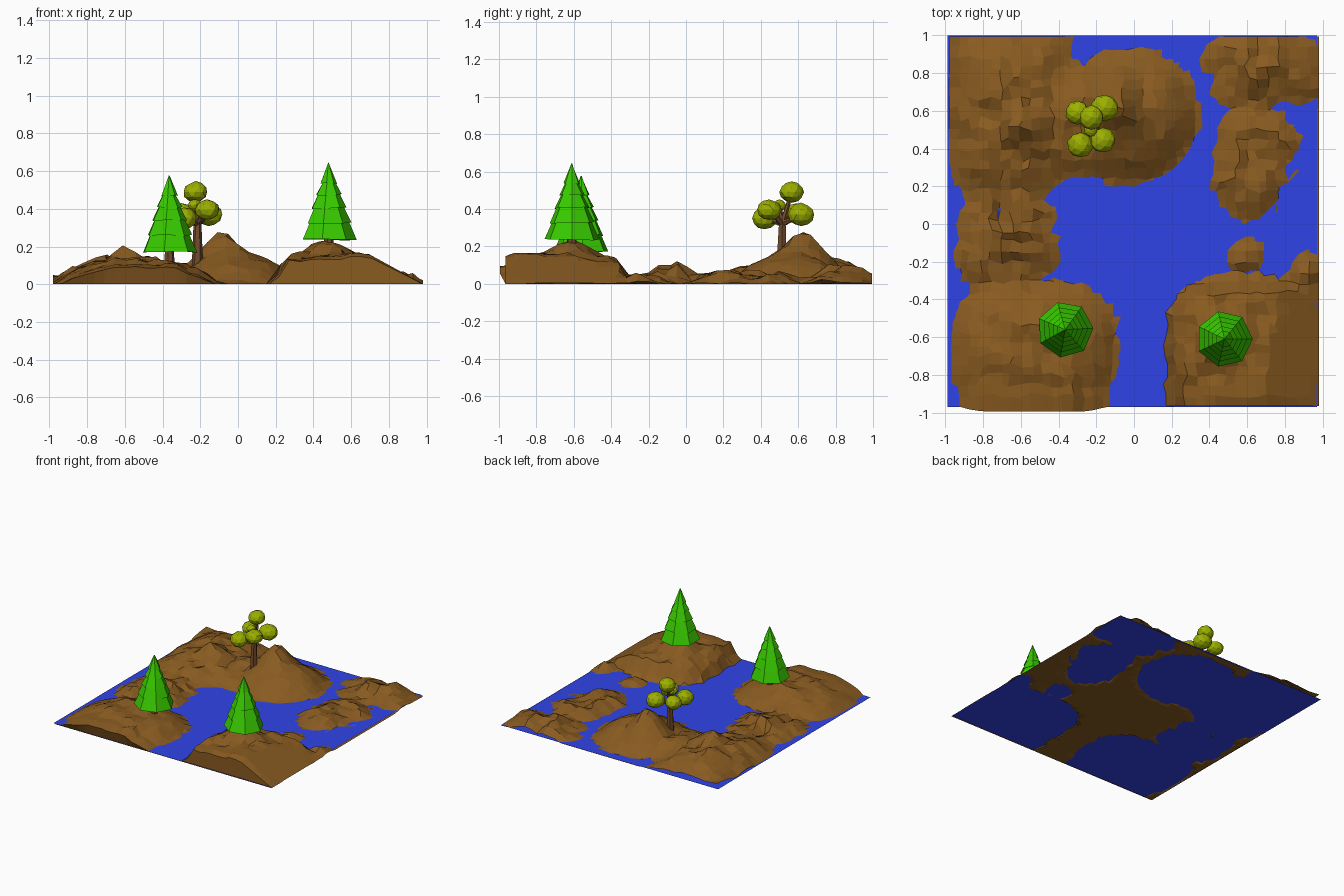
import bpy, bmesh, math, random
from mathutils import Vector, noise

if "Cube" in bpy.data.objects:
    bpy.data.objects.remove(bpy.data.objects["Cube"])

random.seed(4)


def material(name, rgb):
    m = bpy.data.materials.new(name)
    m.diffuse_color = (*rgb, 1)
    m.use_nodes = True
    m.node_tree.nodes["Principled BSDF"].inputs["Base Color"].default_value = m.diffuse_color
    return m


EARTH = material("brown earth", (0.25, 0.105, 0.015))
WATER = material("blue water", (0.03, 0.06, 0.85))
PINE = material("pine green", (0.04, 0.60, 0.0))
OLIVE = material("olive leaves", (0.33, 0.43, 0.0))
BARK = material("dark bark", (0.17, 0.07, 0.024))


def finish(bm, name, mat):
    me = bpy.data.meshes.new(name)
    bm.to_mesh(me)
    bm.free()
    me.materials.append(mat)
    ob = bpy.data.objects.new(name, me)
    bpy.context.collection.objects.link(ob)
    return ob


# Mounds: centre x, y, half sizes, height, edge steepness, squareness, ruggedness
MOUNDS = [
    (-0.53, -0.66, 0.44, 0.37, 0.135, 2.6, 2.8, 0.2),    # front left
    (0.585, -0.66, 0.41, 0.37, 0.155, 9.0, 3.2, 0.25),   # front right
    (0.47, -0.60, 0.24, 0.22, 0.215, 3.0, 2.0, 0.1),     # front right crown
    (-0.03, 0.57, 0.38, 0.36, 0.205, 1.4, 2.0, 0.15),    # back hill
    (-0.09, 0.63, 0.28, 0.27, 0.30, 1.1, 2.0, 0.1),      # back hill peak
    (-0.34, 0.56, 0.20, 0.31, 0.10, 2.0, 2.5, 0.25),     # saddle beside hill
    (-0.66, 0.60, 0.34, 0.50, 0.14, 1.8, 3.5, 0.35),     # back left land
    (-0.62, 0.55, 0.25, 0.25, 0.20, 1.3, 2.0, 0.3),      # back left crown
    (-0.67, -0.08, 0.28, 0.31, 0.10, 1.4, 2.2, 0.8),     # left neck
    (0.69, 0.83, 0.34, 0.21, 0.075, 1.6, 3.0, 0.7),      # back right corner
    (0.64, 0.34, 0.24, 0.33, 0.09, 1.3, 2.0, 0.7),       # right island
    (0.59, -0.17, 0.11, 0.09, 0.05, 1.5, 4, 0.2),        # small islet
    (0.91, -0.29, 0.09, 0.15, 0.04, 1.5, 2.2, 0.5),      # right shore
    (-0.89, 0.93, 0.60, 0.16, 0.05, 2.5, 4.0, 0.4),      # back left shore
]


def height(x, y):
    h = -1
    n = noise.noise(Vector((x * 7, y * 7, 1.3))) + 0.6 * noise.noise(Vector((x * 16, y * 16, 5.1)))
    for cx, cy, a, b, top, p, q, rough in MOUNDS:
        d = (abs((x - cx) / a) ** q + abs((y - cy) / b) ** q) ** (1 / q)
        h = max(h, top * (1 - d ** p) * (1 + rough * n) + 0.025 * rough * n)
    if y < -0.3:
        h = min(h, (0.98 - x) * 0.55 + 0.003, (x + 0.98) * 1.1 + 0.005)
        if x > 0.55:
            h = min(h, 0.205 - (x - 0.55) * 0.3)
    return max(0.0, h)


# Terrain: faceted height sheet; the front left edge overhangs the water
N = 36
bm = bmesh.new()
rows = []
for j in range(-1, N + 1):
    row = []
    for i in range(N + 1):
        x, y = -0.98 + 1.96 * i / N, -0.965 + 1.96 * max(j, 0) / N
        if 0 < i < N and 0 < j < N:
            x += random.uniform(-0.016, 0.016)
            y += random.uniform(-0.016, 0.016)
        # sample slightly inward at the front so the mounds end in a cliff
        z = height(x, y + (0.09 if j == 0 else 0.05 if j == 1 else 0))
        if j == -1:
            z = 0.0
        elif j == 0:
            y -= min(0.03, z * 0.5) if x < 0 else 0
            z *= 0.9
        row.append(bm.verts.new((x, y, z)))
    rows.append(row)
for a, b in zip(rows, rows[1:]):
    for i in range(N):
        bm.faces.new((a[i], a[i + 1], b[i + 1], b[i]))
bmesh.ops.remove_doubles(bm, verts=bm.verts, dist=0.0001)
finish(bm, "terrain", EARTH)

# Water sheet
bm = bmesh.new()
bm.faces.new([bm.verts.new(p) for p in
              ((-0.99, -0.97, 0.007), (0.97, -0.97, 0.007), (0.97, 1.0, 0.007), (-0.99, 1.0, 0.007))])
finish(bm, "water", WATER)


def lathe(name, profile, sides, loc, mat, turn=0.0, wobble=0.0):
    bm = bmesh.new()
    rings = []
    for r, z in profile:
        rings.append([bm.verts.new((loc[0] + r * math.cos(turn + math.tau * k / sides),
                                    loc[1] + r * math.sin(turn + math.tau * k / sides),
                                    loc[2] + z + random.uniform(-wobble, wobble)))
                      for k in range(sides)])
    for a, b in zip(rings, rings[1:]):
        for k in range(sides):
            m = (k + 1) % sides
            bm.faces.new((a[k], a[m], b[m], b[k]))
    bm.faces.new(rings[0][::-1])
    bm.faces.new(rings[-1])
    return finish(bm, name, mat)


# Pines: tiered seven-sided cones on short trunks
TIERS = [(0.00, 0.150), (0.09, 0.122), (0.17, 0.096), (0.24, 0.070), (0.30, 0.046)]
for tag, x, y, z, turn in (("left", -0.365, -0.56, 0.17, 0.05), ("right", 0.48, -0.61, 0.235, 0.0)):
    profile = [(0.03, 0.03)]
    for k, (tz, r) in enumerate(TIERS):
        profile.append((r, tz))
        if k + 1 < len(TIERS):
            nz, nr = TIERS[k + 1]
            profile.append((nr - 0.016, nz + 0.012))
    profile.append((0.002, 0.405))
    lathe(f"pine_foliage_{tag}", profile, 7, (x, y, z), PINE, turn, 0.006)
    lathe(f"pine_trunk_{tag}", [(0.03, -0.1), (0.023, 0.06)], 7, (x, y, z), BARK)


# Round-leaved tree: trunk, branches and leaf balls
def limb(name, p0, p1, r0, r1):
    p0, p1 = Vector(p0), Vector(p1)
    ob = lathe(name, [(r0, 0), (r1, (p1 - p0).length)], 6, (0, 0, 0), BARK)
    ob.rotation_mode = 'QUATERNION'
    ob.rotation_quaternion = (p1 - p0).to_track_quat('Z', 'Y')
    ob.location = p0


FORK = (-0.215, 0.515, 0.32)
limb("tree_trunk", (-0.215, 0.51, 0.1), FORK, 0.03, 0.021)
BALLS = [(-0.225, 0.565, 0.49, 0.065), (-0.155, 0.615, 0.37, 0.072), (-0.30, 0.59, 0.375, 0.063),
         (-0.285, 0.42, 0.35, 0.068), (-0.165, 0.445, 0.395, 0.066), (-0.23, 0.50, 0.42, 0.036)]
for k, (x, y, z, r) in enumerate(BALLS):
    limb(f"tree_branch_{k + 1}", FORK, (x, y, z), 0.017, 0.009)
    bm = bmesh.new()
    bmesh.ops.create_icosphere(bm, subdivisions=2, radius=r)
    for v in bm.verts:
        v.co *= random.uniform(0.95, 1.05)
        v.co.z *= 0.85
        v.co += Vector((x, y, z))
    finish(bm, f"leaf_ball_{k + 1}", OLIVE)
